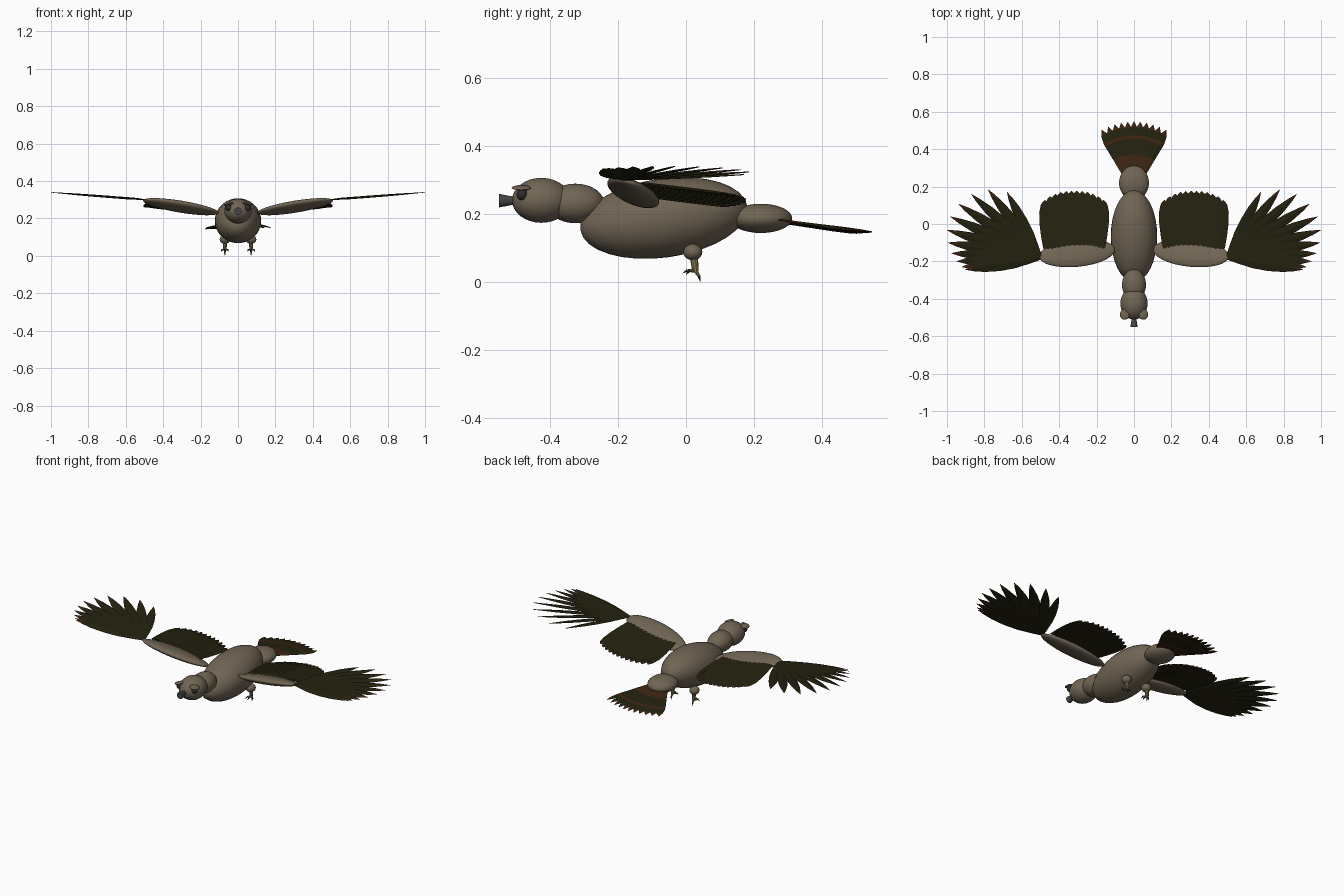
import bpy, bmesh, math
from mathutils import Vector, Matrix, Euler

if "Cube" in bpy.data.objects:
    bpy.data.objects.remove(bpy.data.objects["Cube"])

def mat(name, r, g, b):
    m = bpy.data.materials.new(name)
    m.diffuse_color = (r, g, b, 1)
    m.use_nodes = True
    m.node_tree.nodes["Principled BSDF"].inputs["Base Color"].default_value = m.diffuse_color
    return m

BROWN = mat("plumage brown", 0.165, 0.132, 0.09)
OLIVE = mat("dark olive feather", 0.017, 0.016, 0.005)
RUST = mat("rust feather band", 0.048, 0.018, 0.006)
GREY = mat("beak grey", 0.06, 0.06, 0.065)
DARK = mat("eye dark", 0.03, 0.03, 0.032)
YELLOW = mat("leg yellow", 0.26, 0.22, 0.09)
CLAW = mat("claw dark", 0.03, 0.028, 0.022)

def finish(name, bm, mats, smooth=True):
    bmesh.ops.recalc_face_normals(bm, faces=bm.faces)
    me = bpy.data.meshes.new(name)
    bm.to_mesh(me)
    bm.free()
    for m in mats:
        me.materials.append(m)
    for p in me.polygons:
        p.use_smooth = smooth
    ob = bpy.data.objects.new(name, me)
    bpy.context.collection.objects.link(ob)
    return ob

def ball(name, loc, radii, m, rot=(0, 0, 0), seg=32):
    bm = bmesh.new()
    mx = Matrix.LocRotScale(Vector(loc), Euler([math.radians(a) for a in rot]), Vector(radii))
    bmesh.ops.create_uvsphere(bm, u_segments=seg, v_segments=seg // 2, radius=1, matrix=mx)
    return finish(name, bm, [m])

def rod(bm, a, b, r1, r2, index=0, seg=10):
    """tapered rod from a to b"""
    a, b = Vector(a), Vector(b)
    d = b - a
    mx = Matrix.Translation((a + b) / 2) @ d.to_track_quat('Z', 'Y').to_matrix().to_4x4()
    old = set(bm.faces)
    bmesh.ops.create_cone(bm, cap_ends=True, segments=seg, radius1=r1, radius2=r2,
                          depth=d.length, matrix=mx)
    for f in bm.faces:
        if f not in old:
            f.material_index = index

def feather(bm, root, tip, width, shape, rust, roll=0.0, thick=0.004):
    """thin diamond-section blade; shape = (t, width factor) stations; rust(t) picks colour"""
    root, tip = Vector(root), Vector(tip)
    d = tip - root
    side = d.cross(Vector((0, 0, 1))).normalized()
    side.rotate(Matrix.Rotation(roll, 3, d.normalized()))
    up = side.cross(d).normalized()
    rings = []
    for t, w in shape:
        c = root + d * t
        h = thick * (0.3 + 0.7 * w)
        rings.append((t, [bm.verts.new(c + o) for o in
                          (side * width * w, up * h, -side * width * w, -up * h)]))
    for (t0, r0), (t1, r1) in zip(rings, rings[1:]):
        for k in range(4):
            f = bm.faces.new((r0[k], r0[(k + 1) % 4], r1[(k + 1) % 4], r1[k]))
            f.material_index = int(rust((t0 + t1) / 2))
    for _, r in (rings[0], rings[-1]):
        bm.faces.new(r).material_index = int(rust(rings[-1][0]) if r is rings[-1][1] else rust(0))

LEAF = [(0, .2), (.15, .55), (.35, .92), (.55, 1), (.75, .8), (.9, .42), (1, .03)]
BLUNT = [(0, .6), (.25, .85), (.5, 1), (.75, .97), (.9, .68), (.96, .42), (1, .05)]
FAN = [(0, .35), (.42, .72), (.7, 1), (.76, 1), (.9, .75), (1, .05)]

# body, neck, head
ball("body", (0, -0.065, 0.188), (0.124, 0.248, 0.116), BROWN, (8, 0, 0))
ball("neck", (0, -0.325, 0.231), (0.064, 0.085, 0.058), BROWN)
ball("head", (0, -0.425, 0.240), (0.073, 0.086, 0.066), BROWN)
ball("tail_base", (0, 0.22, 0.187), (0.08, 0.092, 0.043), BROWN)

# beak: cone widening forward
bm = bmesh.new()
rod(bm, (0, -0.55, 0.239), (0, -0.46, 0.239), 0.02, 0.003, seg=16)
finish("beak", bm, [GREY], False)

# tail fan
bm = bmesh.new()
n = 11
for i in range(n):
    u = i / (n - 1) * 2 - 1
    feather(bm, (u * 0.04, 0.24, 0.18 + 0.0008 * i), (u * 0.172, 0.547 - 0.045 * u * u, 0.143 + 0.0008 * i),
            0.024, FAN, lambda t: t < .42 or .7 < t < .76 or t > .9, roll=0.12)
finish("tail_feathers", bm, [OLIVE, RUST], False)

for s, label in ((1, "left"), (-1, "right")):
    # eyes and brow ridges
    ball(label + "_eye", (s * 0.05, -0.482, 0.258), (0.017, 0.016, 0.018), DARK, seg=16)
    ball(label + "_brow", (s * 0.05, -0.483, 0.277), (0.026, 0.029, 0.006), BROWN, (0, s * 12, 0), seg=16)

    # wing arm
    ball(label + "_wing_arm", (s * 0.305, -0.155, 0.263), (0.207, 0.077, 0.024), BROWN,
         (-16, s * -9.5, s * -6))

    # secondary feathers along the arm
    bm = bmesh.new()
    n = 12
    for i in range(n):
        u = i / (n - 1)
        v = 2 * u - 1
        x, z = 0.175 + 0.29 * u, 0.253 + 0.038 * u
        y = 0.177 - 0.05 * abs(v) ** 2.5
        feather(bm, (s * x, -0.13, z), (s * (x + 0.012 * v), y, z - 0.032), 0.034, BLUNT,
                lambda t: t > .96, roll=s * 0.1)
    finish(label + "_secondary_feathers", bm, [OLIVE, RUST], False)

    # primary feathers fanning from the wrist
    bm = bmesh.new()
    n = 11
    for i in range(n):
        a = -9 + 72 * (i / (n - 1)) ** 1.5
        ln = 0.53 - 0.13 * ((a - 26) / 36) ** 2
        dx, dy = ln * math.cos(math.radians(a)), ln * math.sin(math.radians(a))
        feather(bm, (s * 0.495, -0.182, 0.300), (s * (0.5 + dx), -0.18 + dy, 0.302 + 0.076 * dx),
                0.036 - 0.008 * i / n, LEAF, lambda t: t > .9, roll=s * 0.15)
    finish(label + "_primary_feathers", bm, [OLIVE, RUST], False)

    # thigh, shank, toes and claws
    x = s * 0.07
    ball(label + "_thigh", (x, 0.02, 0.088), (0.028, 0.028, 0.024), BROWN, seg=20)
    bm = bmesh.new()
    rod(bm, (x, 0.022, 0.085), (x, 0.028, 0.03), 0.013, 0.009)
    for tx, ty, tz, cx, cy, cz in ((0, 0.004, 0.034, 0, -0.01, 0.026),
                                   (0.016, 0.01, 0.033, 0.02, 0.0, 0.022),
                                   (-0.016, 0.01, 0.033, -0.02, 0.0, 0.022),
                                   (0, 0.038, 0.018, 0, 0.042, 0.0)):
        rod(bm, (x, 0.027, 0.034), (x + tx, ty, tz), 0.006, 0.004, seg=8)
        rod(bm, (x + tx, ty, tz), (x + cx, cy, cz), 0.0045, 0.0005, 1, seg=8)
    finish(label + "_leg", bm, [YELLOW, CLAW], False)
